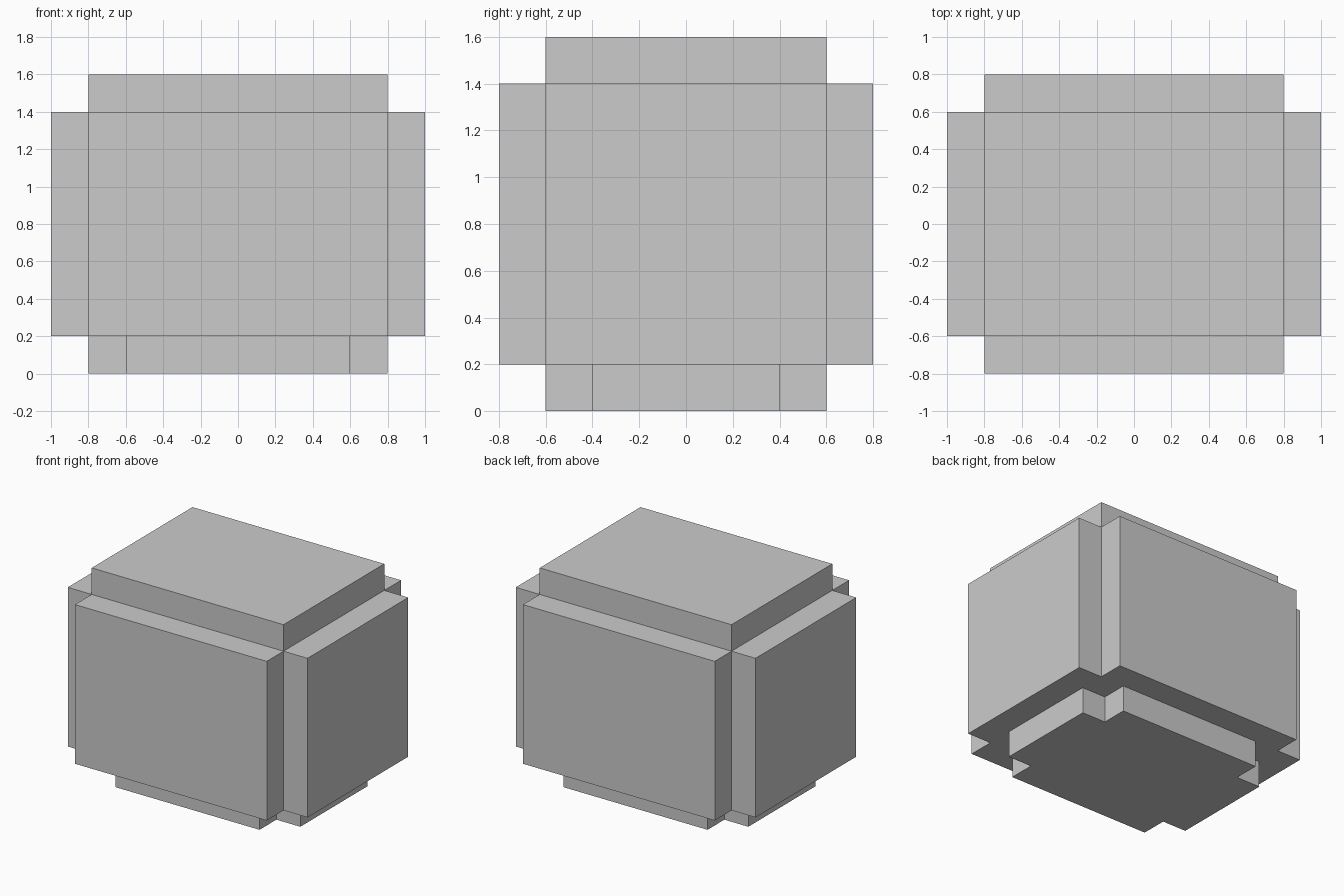
import bpy, bmesh

if "Cube" in bpy.data.objects:
    bpy.data.objects.remove(bpy.data.objects["Cube"])


def plus_outline(x_out, x_in, y_out, y_in):
    """Counter-clockwise plus outline; equal values give a plain rectangle."""
    if x_out == x_in:
        return [(x_out, -y_out), (x_out, y_out), (-x_out, y_out), (-x_out, -y_out)]
    quarter = [(x_out, y_in), (x_in, y_in), (x_in, y_out)]
    left = [(-x, y) for x, y in reversed(quarter)]
    half = quarter + left
    return half + [(-x, -y) for x, y in half]


def prism(name, outline, z0, z1, bottom=True, top=True):
    bm = bmesh.new()
    low = [bm.verts.new((x, y, z0)) for x, y in outline]
    high = [bm.verts.new((x, y, z1)) for x, y in outline]
    n = len(outline)
    for i in range(n):
        j = (i + 1) % n
        bm.faces.new((low[i], low[j], high[j], high[i]))
    if bottom:
        bm.faces.new(low[::-1])
    if top:
        bm.faces.new(high)
    mesh = bpy.data.meshes.new(name)
    bm.to_mesh(mesh)
    bm.free()
    obj = bpy.data.objects.new(name, mesh)
    bpy.context.collection.objects.link(obj)
    return obj


# Stepped foot, open where it meets the body
prism("foot", plus_outline(0.8, 0.6, 0.6, 0.4), 0.0, 0.2, top=False)
# Main block with notched vertical corners
prism("body", plus_outline(1.0, 0.8, 0.8, 0.6), 0.2, 1.4)
# Rectangular raised top, open where it meets the body
prism("top_slab", plus_outline(0.8, 0.8, 0.6, 0.6), 1.4, 1.6, bottom=False)
